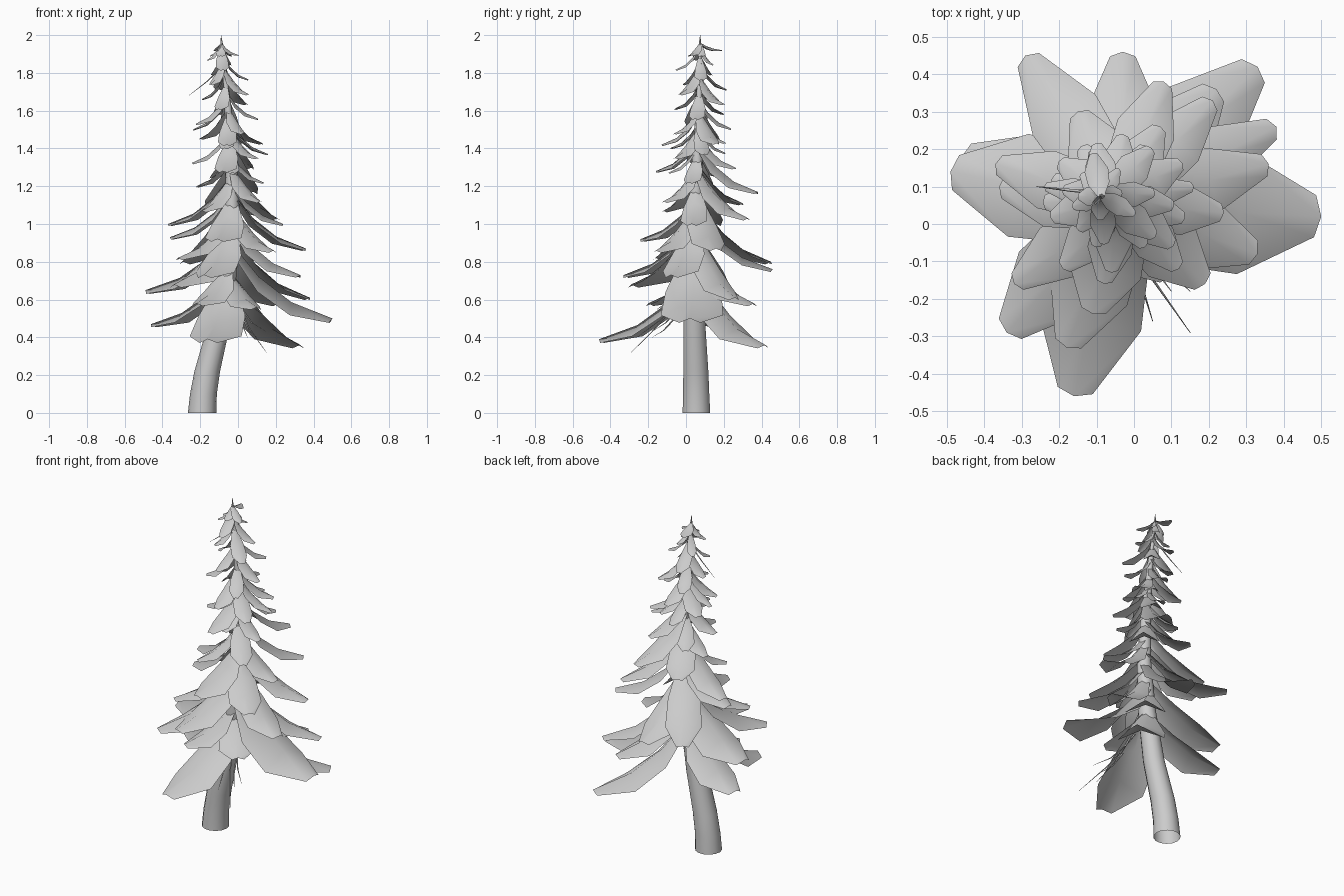
import bpy, math, random
from mathutils import Vector

if "Cube" in bpy.data.objects:
    bpy.data.objects.remove(bpy.data.objects["Cube"])

random.seed(4)

# Trunk path: x, y, z, radius
TRUNK = [(-.19, .055, 0, .075), (-.183, .054, .1, .071), (-.163, .052, .22, .068),
         (-.105, .045, .45, .06), (-.055, .045, .75, .05), (-.03, .05, 1.05, .04),
         (-.035, .06, 1.35, .028), (-.055, .07, 1.65, .017), (-.088, .075, 1.96, .004)]


def trunk_at(z):
    for a, b in zip(TRUNK, TRUNK[1:]):
        if z <= b[2]:
            t = (z - a[2]) / (b[2] - a[2])
            return Vector(a[:3]).lerp(Vector(b[:3]), t)
    return Vector(TRUNK[-1][:3])


def make(name, verts, faces):
    me = bpy.data.meshes.new(name)
    me.from_pydata(verts, [], faces)
    me.shade_smooth()
    ob = bpy.data.objects.new(name, me)
    bpy.context.collection.objects.link(ob)
    return ob


def tube(path, n):
    verts, faces = [], []
    for x, y, z, r in path:
        for i in range(n):
            a = 2 * math.pi * i / n
            verts.append((x + r * math.cos(a), y + r * math.sin(a), z))
    for k in range(len(path) - 1):
        for i in range(n):
            j = (i + 1) % n
            faces.append((k*n + i, k*n + j, (k+1)*n + j, (k+1)*n + i))
    return verts, faces


make("trunk", *tube(TRUNK, 14))

leaf_verts, leaf_faces = [], []


def bough(x, y, z, w):
    """Folded drooping blade from the trunk to a blunt tip; w is half width."""
    tip = Vector((x, y, z))
    c = trunk_at(z)
    length = math.hypot(x - c.x, y - c.y)
    base = trunk_at(min(z + .05 + .6 * length, 1.99))
    d = Vector((x - base.x, y - base.y, 0))
    side = Vector((-d.y, d.x, 0)).normalized()
    rise = base.z - z
    o = len(leaf_verts)
    # along ridge, remaining height, width, edge droop
    for t, h, ww, dr in ((0, 1, .3, .3), (.28, .54, .9, .48), (.6, .21, 1, .42), (1, 0, .34, .14)):
        p = base + d * t
        p.z = z + rise * h
        e = side * w * ww
        down = Vector((0, 0, -dr * w))
        back = -d * (.03 if t == 1 else 0)
        leaf_verts.extend([p + e + down + back, p, p - e + down + back])
    for k in range(3):
        for i in range(2):
            a = o + 3*k + i
            leaf_faces.append((a, a + 1, a + 4, a + 3))


# Main boughs: tip x, y, z, half width
BOUGHS = [
    (.50, .02, .50, .165), (-.16, -.46, .39, .14), (-.49, .14, .65, .14),
    (-.29, .45, .80, .10), (-.03, .46, .76, .10), (.33, .42, .36, .13),
    (.38, .26, .61, .09), (.36, .16, .87, .09), (.33, -.08, .73, .10),
    (.19, -.16, .86, .09), (-.34, -.29, .68, .12), (-.18, -.33, .73, .11),
    (-.46, .18, .47, .12), (-.32, -.16, .82, .08), (-.37, .16, 1.0, .08),
    (-.36, .10, .93, .09), (.24, .03, 1.0, .07), (.08, .38, 1.17, .08),
    (.22, .36, .58, .11), (.21, .33, 1.03, .08), (-.11, -.24, .92, .10),
    (-.15, .30, 1.11, .08), (-.19, -.12, 1.07, .06), (.10, -.14, .56, .10),
    (-.24, .10, 1.50, .035), (.16, .10, 1.37, .04), (-.22, .12, 1.20, .05),
    (-.08, -.16, 1.28, .06), (.03, .21, 1.43, .04), (-.06, -.13, 1.42, .05),
    (.12, -.12, 1.12, .06), (-.22, -.20, .58, .10),
]
for b in BOUGHS:
    bough(*b)

# Small crown boughs, spiralling up with shrinking length
N = 28
for i in range(N):
    z = 1.22 + .70 * i / (N - 1)
    length = (.20 - .15 * (z - 1.22)) * random.uniform(.75, 1.25)
    a = i * 2.4 + random.uniform(-.3, .3)
    c = trunk_at(z)
    bough(c.x + length * math.cos(a), c.y + length * math.sin(a), z, .27 * length)

# Leading tip
for a in (.2, 3.1, 4.7):
    bough(-.09 + .06 * math.cos(a), .07 + .06 * math.sin(a), 1.89, .025)
make("boughs", leaf_verts, leaf_faces)
make("leader_tip", *tube([(-.085, .074, 1.93, .01), (-.09, .075, 2.0, .001)], 5))

# Dry twigs: start, end
TWIGS = [((-.02, -.02, .62), (.15, -.29, .32)), ((0, -.03, .60), (.05, -.26, .40)),
         ((.02, -.04, .55), (.15, -.18, .43)), ((.03, -.06, .50), (.10, -.18, .40)),
         ((-.06, .08, 1.85), (-.26, .10, 1.68))]
for s, e in TWIGS:
    s, e = Vector(s), Vector(e)
    mid = s.lerp(e, .5) + Vector((-.01, 0, -.015))
    make("dry_twig", *tube([(*s, .006), (*mid, .004), (*e, .001)], 4))
